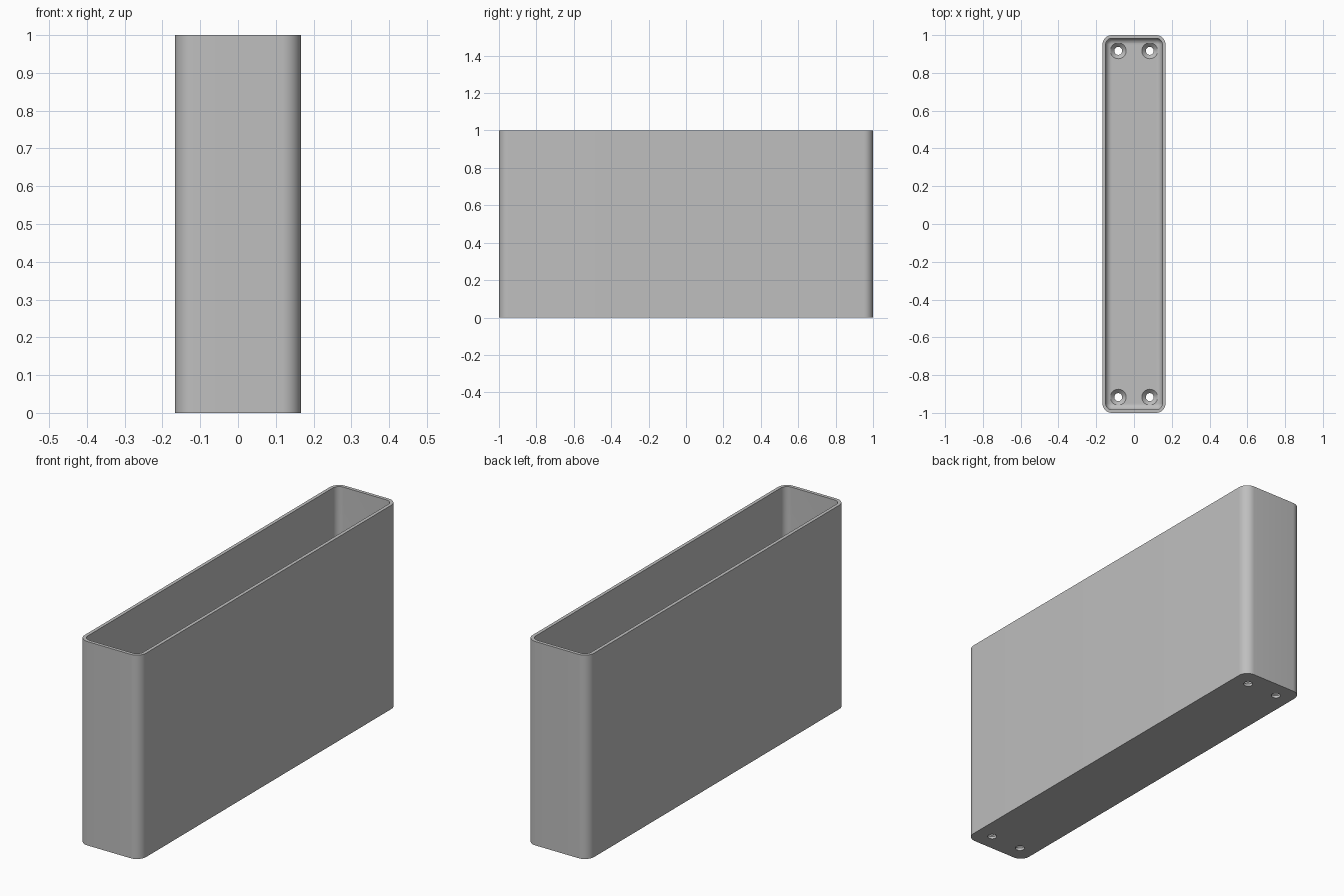
import bpy, bmesh
from math import sin, cos, pi, radians

if "Cube" in bpy.data.objects:
    bpy.data.objects.remove(bpy.data.objects["Cube"])

HALF_X, HALF_Y, HEIGHT = 1 / 6, 1.0, 1.0
CORNER, WALL, FLOOR, FILLET = 0.05, 1 / 60, 1 / 30, 0.032
CORNER_STEPS = 12

grey = bpy.data.materials.new("light grey plastic")
grey.use_nodes = True
colour = (0.52, 0.52, 0.52, 1)
grey.diffuse_color = colour
grey.node_tree.nodes["Principled BSDF"].inputs["Base Color"].default_value = colour


def rounded_ring(bm, inset, z):
    """Ring of vertices around a rounded rectangle."""
    r = max(CORNER - inset, 0.001)
    cx, cy = HALF_X - inset - r, HALF_Y - inset - r
    ring = []
    for quarter, (sx, sy) in enumerate([(1, 1), (-1, 1), (-1, -1), (1, -1)]):
        for i in range(CORNER_STEPS + 1):
            a = (quarter + i / CORNER_STEPS) * pi / 2
            ring.append(bm.verts.new((sx * cx + r * cos(a), sy * cy + r * sin(a), z)))
    return ring


def circle_ring(bm, x, y, radius, z, sides=40):
    return [bm.verts.new((x + radius * cos(2 * pi * i / sides),
                          y + radius * sin(2 * pi * i / sides), z)) for i in range(sides)]


def skin(bm, rings):
    """Join consecutive rings and cap both ends."""
    for low, high in zip(rings, rings[1:]):
        for i in range(len(low)):
            j = (i + 1) % len(low)
            bm.faces.new((low[i], low[j], high[j], high[i]))
    bm.faces.new(rings[0][::-1])
    bm.faces.new(rings[-1])


def finish(bm, name):
    bmesh.ops.recalc_face_normals(bm, faces=bm.faces)
    mesh = bpy.data.meshes.new(name)
    bm.to_mesh(mesh)
    bm.free()
    mesh.materials.append(grey)
    obj = bpy.data.objects.new(name, mesh)
    bpy.context.collection.objects.link(obj)
    return obj


# Open box: outer wall, rim, inner wall, rounded inside bottom edge, floor
bm = bmesh.new()
profile = [(0, 0), (0, HEIGHT), (WALL, HEIGHT)]
for i in range(9):
    a = i / 8 * pi / 2
    profile.append((WALL + FILLET * (1 - cos(a)), FLOOR + FILLET * (1 - sin(a))))
skin(bm, [rounded_ring(bm, inset, z) for inset, z in profile])
box = finish(bm, "open_box")

# Countersunk screw holes in the four floor corners
bm = bmesh.new()
for x in (-1 / 12, 1 / 12):
    for y in (-11 / 12, 11 / 12):
        steps = [(0.021, -0.05), (0.021, 0.012), (0.042, FLOOR), (0.042, 0.1)]
        skin(bm, [circle_ring(bm, x, y, r, z) for r, z in steps])
cutter = finish(bm, "screw_hole_cutter")
cutter.hide_render = True

cut = box.modifiers.new("screw_holes", "BOOLEAN")
cut.operation = "DIFFERENCE"
cut.solver = "EXACT"
cut.object = cutter

bpy.ops.object.select_all(action="DESELECT")
box.select_set(True)
bpy.context.view_layer.objects.active = box
bpy.ops.object.modifier_apply(modifier=cut.name)
bpy.data.objects.remove(cutter)
bpy.ops.object.shade_smooth_by_angle(angle=radians(30))
